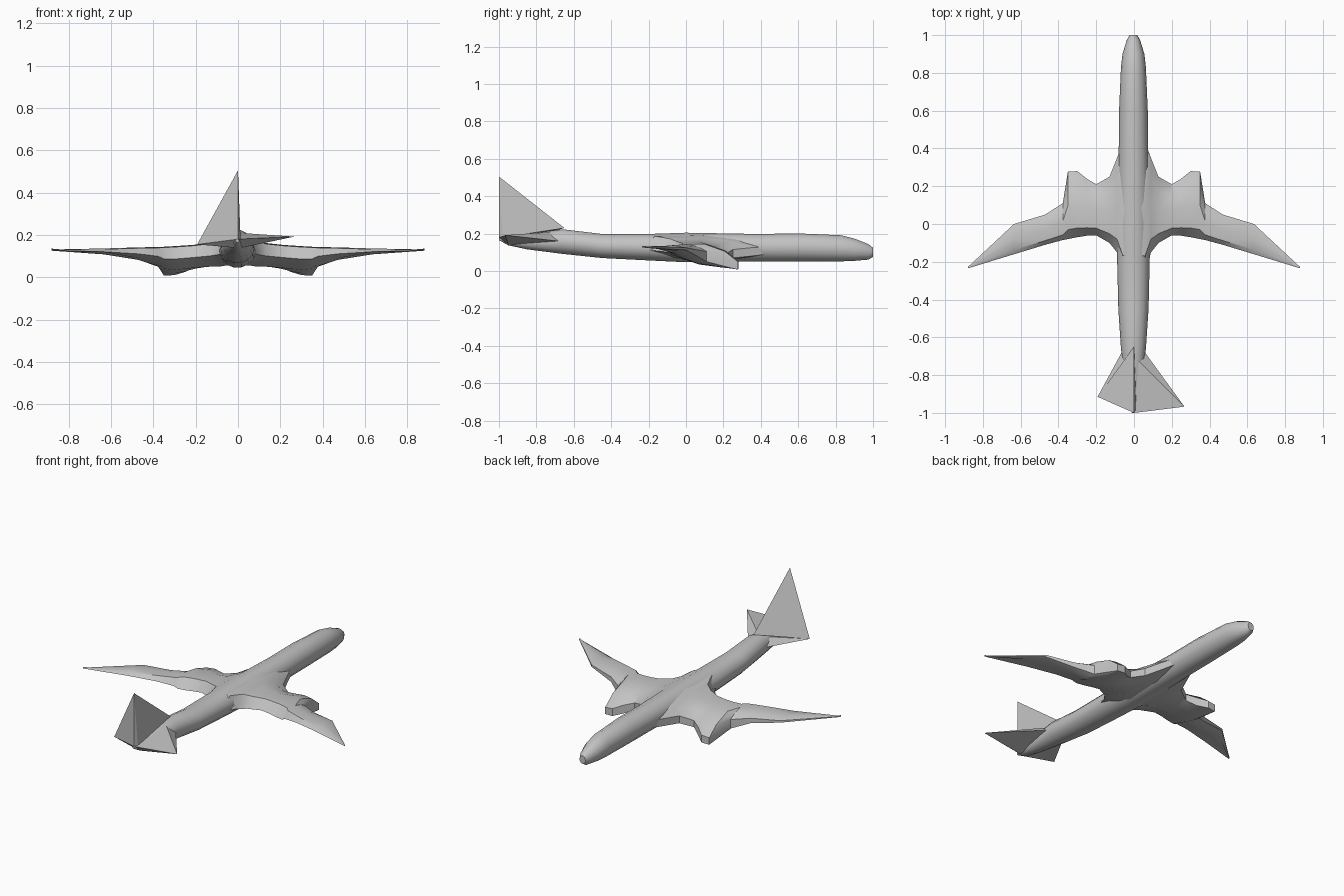
import bpy, bmesh
from math import cos, sin, tau, radians

cube = bpy.data.objects.get("Cube")
if cube:
    bpy.data.objects.remove(cube)

grey = bpy.data.materials.new("plain grey")
grey.use_nodes = True
grey.diffuse_color = (0.55, 0.55, 0.55, 1)
grey.node_tree.nodes["Principled BSDF"].inputs["Base Color"].default_value = (0.55, 0.55, 0.55, 1)


def make_object(name, bm, angle):
    bmesh.ops.recalc_face_normals(bm, faces=bm.faces)
    mesh = bpy.data.meshes.new(name)
    bm.to_mesh(mesh)
    bm.free()
    mesh.materials.append(grey)
    obj = bpy.data.objects.new(name, mesh)
    bpy.context.collection.objects.link(obj)
    if angle:
        bpy.ops.object.select_all(action='DESELECT')
        obj.select_set(True)
        bpy.context.view_layer.objects.active = obj
        bpy.ops.object.shade_smooth_by_angle(angle=radians(angle))
    return obj


def loft(name, rings, cap_start, angle):
    """Skin a list of equal closed rings and cap the ends."""
    bm = bmesh.new()
    rows = [[bm.verts.new(p) for p in ring] for ring in rings]
    for a, b in zip(rows, rows[1:]):
        for i in range(len(a)):
            j = (i + 1) % len(a)
            bm.faces.new((a[i], a[j], b[j], b[i]))
    if cap_start:
        bm.faces.new(rows[0])
    bm.faces.new(rows[-1])
    return make_object(name, bm, angle)


def hull(name, points):
    """Flat-faced solid around a few corner points."""
    bm = bmesh.new()
    for p in points:
        bm.verts.new(p)
    result = bmesh.ops.convex_hull(bm, input=bm.verts)
    loose = [v for v in bm.verts if not v.link_faces]
    bmesh.ops.delete(bm, geom=loose, context='VERTS')
    return make_object(name, bm, 0)


# Fuselage stations: y, half width, bottom z, top z
stations = [
    (1.0, 0.02, 0.075, 0.125), (0.975, 0.035, 0.06, 0.145), (0.9, 0.058, 0.053, 0.175),
    (0.83, 0.066, 0.05, 0.193), (0.6, 0.076, 0.05, 0.203), (0.38, 0.078, 0.05, 0.2),
    (0, 0.09, 0.045, 0.207), (-0.2, 0.086, 0.055, 0.2), (-0.45, 0.08, 0.068, 0.2),
    (-0.66, 0.066, 0.09, 0.225), (-0.85, 0.045, 0.115, 0.2), (-0.95, 0.028, 0.137, 0.185),
    (-1.0, 0.008, 0.165, 0.18),
]
rings = []
for y, w, low, high in stations:
    mid, h = (low + high) / 2, (high - low) / 2
    rings.append([(w * cos(tau * i / 14) - 0.003, y, mid + h * sin(tau * i / 14)) for i in range(14)])
loft("fuselage", rings, True, 35)

# Wing sections with blended engine pod:
# x, leading y, trailing y, leading top z, leading bottom z, crown z, belly z
sections = [
    (0, 0.46, -0.28, 0.13, 0.1, 0.2, 0.05), (0.06, 0.43, -0.26, 0.13, 0.09, 0.19, 0.045),
    (0.09, 0.35, -0.15, 0.125, 0.08, 0.175, 0.04), (0.13, 0.25, -0.1, 0.115, 0.07, 0.162, 0.04),
    (0.2, 0.21, -0.06, 0.09, 0.05, 0.154, 0.035), (0.25, 0.24, -0.062, 0.075, 0.025, 0.15, 0.03),
    (0.3, 0.28, -0.07, 0.055, 0.01, 0.147, 0.025), (0.35, 0.277, -0.08, 0.05, 0.008, 0.144, 0.03),
    (0.377, 0.11, -0.085, 0.105, 0.05, 0.143, 0.055), (0.47, 0.05, -0.11, 0.115, 0.085, 0.141, 0.08),
    (0.635, 0, -0.16, 0.125, 0.113, 0.136, 0.105), (0.88, -0.228, -0.235, 0.13, 0.126, 0.131, 0.125),
]
rings = []
for x, lead, trail, top, bottom, crown, belly in sections:
    chord = lead - trail
    rim = (crown + belly) / 2
    rings.append([
        (x, trail, rim), (x, trail + 0.14 * chord, crown - 0.004), (x, trail + 0.5 * chord, crown),
        (x, lead - 0.2 * chord, crown * 0.6 + top * 0.4), (x, lead, top), (x, lead, bottom),
        (x, lead - 0.25 * chord, belly * 0.6 + bottom * 0.4), (x, trail + 0.4 * chord, belly + 0.01),
    ])
wings = loft("wings", rings, False, 30)
mirror = wings.modifiers.new("both_sides", 'MIRROR')
mirror.use_clip = True

# Tail: a faceted fin leaning into the right tailplane, and a thin left tailplane
apex, rear, fin_front = (0, -1, 0.505), (0, -1, 0.18), (0, -0.65, 0.23)
right_tip = (-0.193, -0.915, 0.155)
hull("tail_fin", [apex, rear, fin_front, right_tip, (0.012, -0.98, 0.18)])
hull("right_tailplane", [right_tip, rear, (-0.06, -0.67, 0.16), (-0.02, -0.95, 0.14), (0, -0.68, 0.21)])
hull("left_tailplane", [(0.267, -0.967, 0.192), rear, (0.1, -0.8, 0.185), (0.058, -0.68, 0.16),
                        (0.02, -0.95, 0.14), (0, -0.7, 0.21)])
